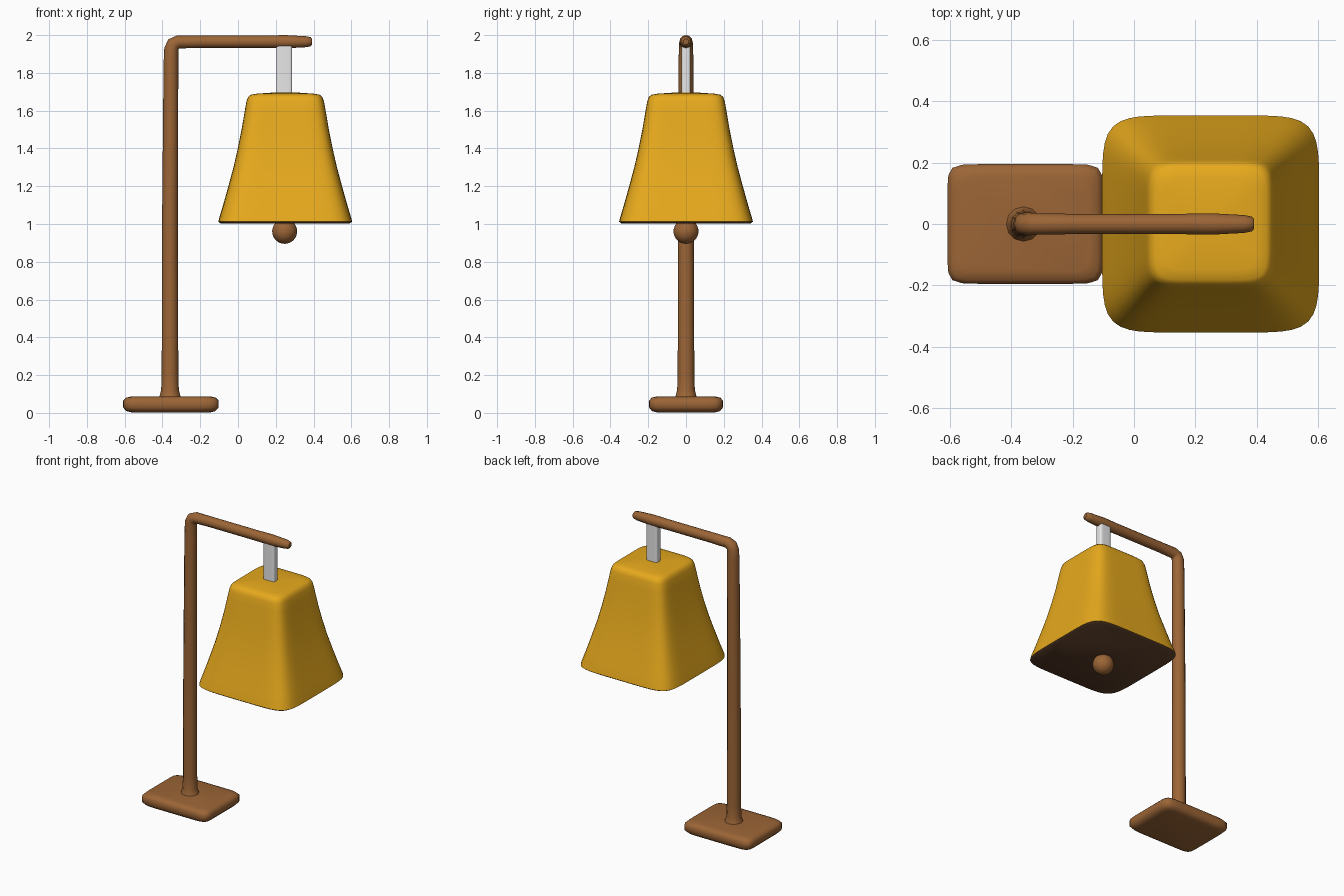
import bpy, bmesh, math
from mathutils import Vector

cube = bpy.data.objects.get("Cube")
if cube:
    bpy.data.objects.remove(cube, do_unlink=True)


def material(name, rgb):
    m = bpy.data.materials.new(name)
    m.use_nodes = True
    m.diffuse_color = (*rgb, 1)
    m.node_tree.nodes["Principled BSDF"].inputs["Base Color"].default_value = (*rgb, 1)
    return m


wood = material("brown wood", (0.33, 0.13, 0.037))
dark = material("dark brown", (0.115, 0.052, 0.024))
yellow = material("golden yellow", (0.8, 0.4, 0.012))
grey = material("light grey", (0.8, 0.8, 0.8))


def add(name, mesh, mats, angle=40):
    ob = bpy.data.objects.new(name, mesh)
    bpy.context.collection.objects.link(ob)
    for m in mats:
        mesh.materials.append(m)
    bpy.ops.object.select_all(action="DESELECT")
    ob.select_set(True)
    bpy.context.view_layer.objects.active = ob
    bpy.ops.object.shade_smooth_by_angle(angle=math.radians(angle))
    return ob


def loft(name, centre, rings, power, mats, steps=64, angle=40):
    """Stack rounded rectangles given as (z, half x, half y) and cap both ends."""
    bm = bmesh.new()
    loops = []
    for z, hx, hy in rings:
        loop = []
        for i in range(steps):
            a = 2 * math.pi * i / steps
            c, s = math.cos(a), math.sin(a)
            k = (abs(c) ** power + abs(s) ** power) ** (-1 / power)
            loop.append(bm.verts.new((centre + hx * c * k, hy * s * k, z)))
        loops.append(loop)
    for lo, hi in zip(loops, loops[1:]):
        for i in range(steps):
            j = (i + 1) % steps
            bm.faces.new((lo[i], lo[j], hi[j], hi[i]))
    bm.faces.new(loops[0][::-1])
    bm.faces.new(loops[-1])
    # Faces turned downward take the last material
    bm.normal_update()
    for f in bm.faces:
        if f.normal.z < -0.4:
            f.material_index = len(mats) - 1
    mesh = bpy.data.meshes.new(name)
    bm.to_mesh(mesh)
    bm.free()
    return add(name, mesh, mats, angle)


# Rounded slab base
loft("base", -0.355,
     [(0.003, 0.21, 0.155), (0.009, 0.235, 0.18), (0.028, 0.253, 0.195),
      (0.065, 0.253, 0.195), (0.08, 0.238, 0.183), (0.087, 0.21, 0.155)],
     11, [wood], angle=60)

# Pole flaring into the base, bending over into the tapered arm
path = [(-0.36, 0.07, 0.065), (-0.36, 0.09, 0.055), (-0.36, 0.12, 0.047),
        (-0.36, 0.2, 0.044), (-0.36, 1.0, 0.042), (-0.355, 1.85, 0.039),
        (-0.353, 1.925, 0.038), (-0.342, 1.952, 0.037), (-0.315, 1.964, 0.035),
        (-0.2, 1.965, 0.033), (0.15, 1.965, 0.033), (0.25, 1.965, 0.035),
        (0.36, 1.965, 0.029), (0.385, 1.965, 0.024), (0.392, 1.965, 0.015)]
curve = bpy.data.curves.new("pole_path", "CURVE")
curve.dimensions = "3D"
curve.bevel_depth = 1
curve.bevel_resolution = 4
curve.use_fill_caps = True
spline = curve.splines.new("POLY")
spline.points.add(len(path) - 1)
for p, (x, z, r) in zip(spline.points, path):
    p.co = (x, 0, z, 1)
    p.radius = r
helper = bpy.data.objects.new("pole_path", curve)
bpy.context.collection.objects.link(helper)
graph = bpy.context.evaluated_depsgraph_get()
pole_mesh = bpy.data.meshes.new_from_object(helper.evaluated_get(graph))
bpy.data.objects.remove(helper, do_unlink=True)
add("pole_and_arm", pole_mesh, [wood], 60)

# Flat hanger between arm and shade
loft("hanger", 0.245, [(1.67, 0.042, 0.024), (1.95, 0.042, 0.024)], 5, [grey])

# Square bell shade, with a dark underside
profile = [(1.003, 0.342), (1.012, 0.354), (1.03, 0.35), (1.1, 0.329),
           (1.2, 0.301), (1.3, 0.274), (1.4, 0.251), (1.5, 0.231),
           (1.6, 0.214), (1.65, 0.205), (1.672, 0.197), (1.684, 0.183),
           (1.69, 0.15), (1.696, 0.06)]
loft("shade", 0.25, [(z, h, h) for z, h in profile], 6.5,
     [yellow, dark], steps=96, angle=60)

# Bulb below the shade
bm = bmesh.new()
bmesh.ops.create_uvsphere(bm, u_segments=32, v_segments=16, radius=0.066)
bmesh.ops.translate(bm, verts=bm.verts, vec=Vector((0.247, 0, 0.961)))
bulb = bpy.data.meshes.new("bulb")
bm.to_mesh(bulb)
bm.free()
add("bulb", bulb, [wood])
